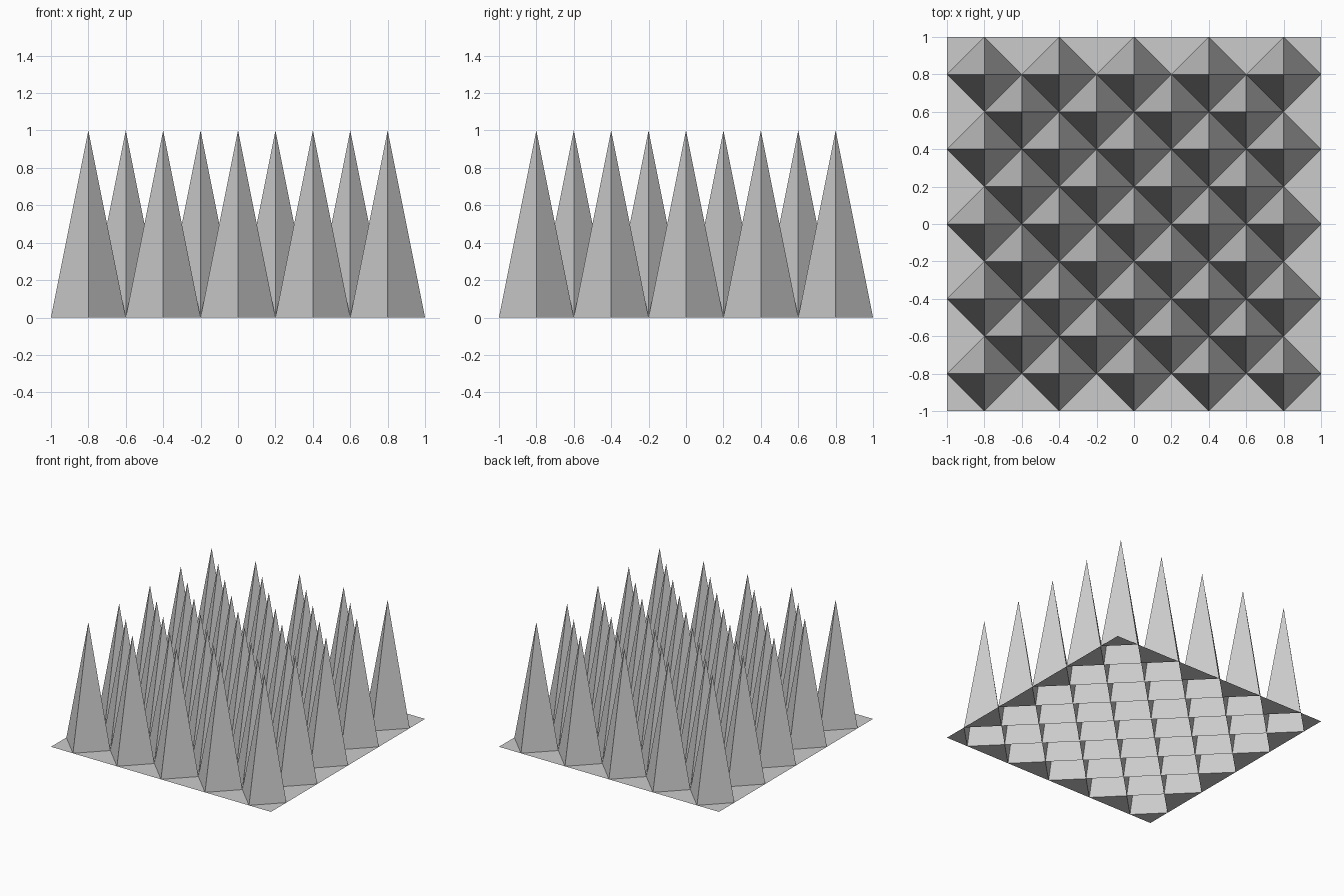
import bpy, bmesh

if "Cube" in bpy.data.objects:
    bpy.data.objects.remove(bpy.data.objects["Cube"])

CELLS = 10          # grid cells per side
STEP = 2 / CELLS
HEIGHT = 1.0

# Flat open sheet, 2 x 2 units
bm = bmesh.new()
bmesh.ops.create_grid(bm, x_segments=CELLS, y_segments=CELLS, size=1)


def index(v):
    return round((v.co.x + 1) / STEP), round((v.co.y + 1) / STEP)


def is_peak_site(v):
    return sum(index(v)) % 2 == 0


# Split every cell along the diagonal joining its two valley corners
for face in list(bm.faces):
    a, b = [v for v in face.verts if not is_peak_site(v)]
    bmesh.utils.face_split(face, a, b)

# Pull up alternate inner points into diamond-based spikes; the rim stays flat
for v in bm.verts:
    if is_peak_site(v) and all(0 < k < CELLS for k in index(v)):
        v.co.z = HEIGHT

bm.normal_update()
mesh = bpy.data.meshes.new("spiked_sheet")
bm.to_mesh(mesh)
bm.free()
bpy.context.collection.objects.link(bpy.data.objects.new("spiked_sheet", mesh))
